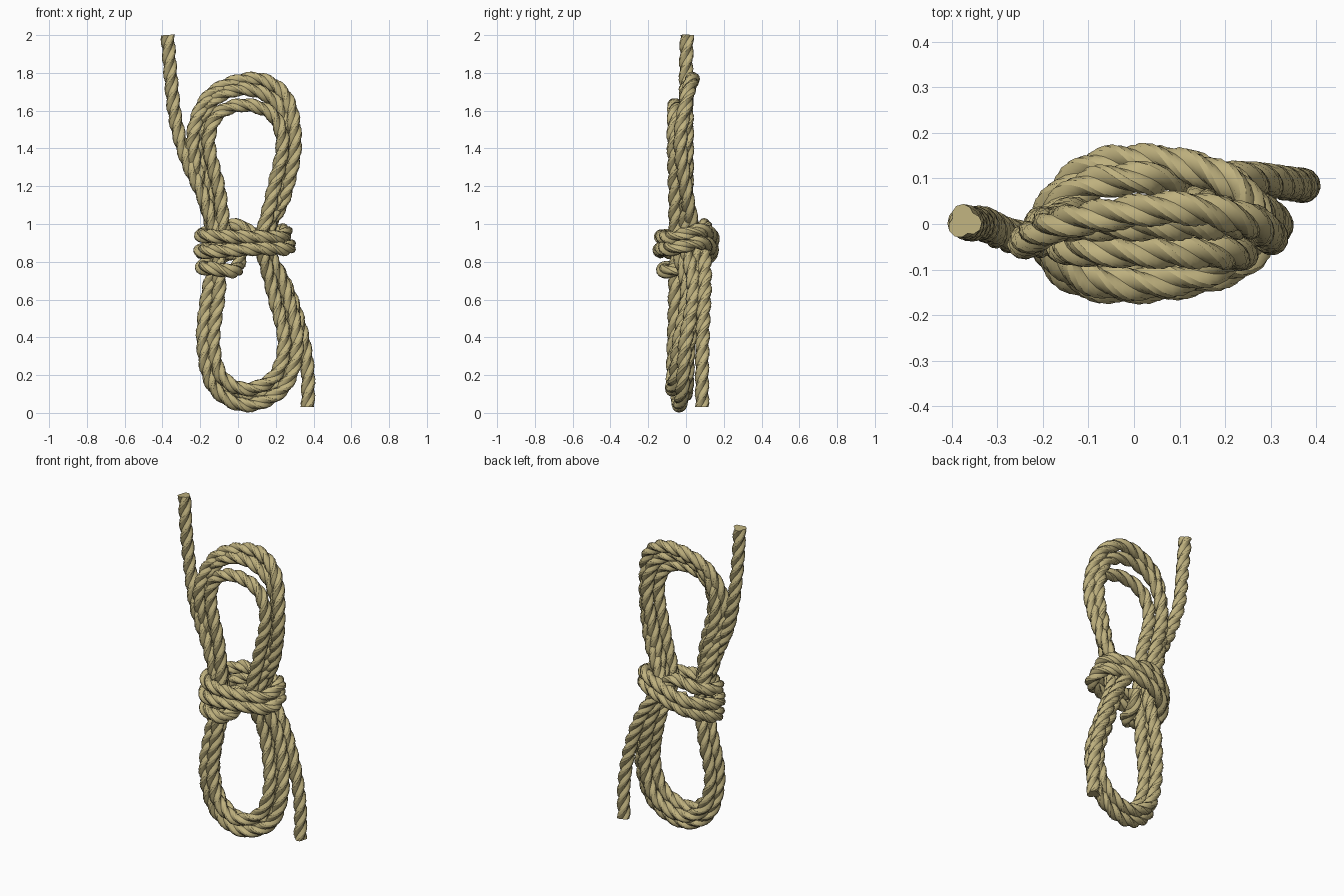
import bpy, bmesh, math
from mathutils import Vector

cube = bpy.data.objects.get("Cube")
if cube:
    bpy.data.objects.remove(cube, do_unlink=True)

# Single hemp colour
hemp = bpy.data.materials.new("tan_hemp")
hemp.use_nodes = True
hemp.diffuse_color = (0.52, 0.44, 0.21, 1)
bsdf = hemp.node_tree.nodes["Principled BSDF"]
bsdf.inputs["Base Color"].default_value = hemp.diffuse_color
bsdf.inputs["Roughness"].default_value = 0.9

STRANDS, PER_STRAND = 3, 5
STRAND_R, STRAND_D = 0.0235, 0.016    # strand radius and distance from the rope axis
LEAD, STEP = 0.26, 0.016              # length of one full twist, ring spacing


def section():
    """Outline of three touching strands as (angle, radius)."""
    out = []
    for s in range(STRANDS):
        for i in range(PER_STRAND):
            a = math.radians(-60 + 120 * i / PER_STRAND)
            r = STRAND_D * math.cos(a) + math.sqrt(STRAND_R ** 2 - (STRAND_D * math.sin(a)) ** 2)
            out.append((a + math.tau * s / STRANDS, r))
    return out


def spline(points):
    """Even samples along a centripetal curve through the points."""
    p = [Vector(q) for q in points]
    p = [2 * p[0] - p[1]] + p + [2 * p[-1] - p[-2]]
    dense = []
    for a, b, c, d in zip(p, p[1:], p[2:], p[3:]):
        t1 = (b - a).length ** 0.5
        t2 = t1 + (c - b).length ** 0.5
        t3 = t2 + (d - c).length ** 0.5
        for i in range(40):
            t = t1 + (t2 - t1) * i / 40
            a1 = a.lerp(b, t / t1)
            a2 = b.lerp(c, (t - t1) / (t2 - t1))
            a3 = c.lerp(d, (t - t2) / (t3 - t2))
            b1 = a1.lerp(a2, t / t2)
            b2 = a2.lerp(a3, (t - t1) / (t3 - t1))
            dense.append(b1.lerp(b2, (t - t1) / (t2 - t1)))
    dense.append(p[-2])
    even, run = [dense[0]], 0.0
    for a, b in zip(dense, dense[1:]):
        run += (b - a).length
        if run >= STEP:
            even.append(b)
            run = 0.0
    return even


def rope(name, points):
    """Sweep the twisted strand section along a path."""
    path = spline(points)
    bm = bmesh.new()
    outline = section()
    tangent = (path[1] - path[0]).normalized()
    normal = tangent.orthogonal().normalized()
    rings, dist = [], 0.0
    for i, p in enumerate(path):
        new = (path[min(i + 1, len(path) - 1)] - path[max(i - 1, 0)]).normalized()
        normal.rotate(tangent.rotation_difference(new))
        tangent = new
        normal = (normal - tangent * normal.dot(tangent)).normalized()
        side = tangent.cross(normal)
        if i:
            dist += (p - path[i - 1]).length
        twist = math.tau * dist / LEAD
        rings.append([bm.verts.new(p + r * (normal * math.cos(a + twist) + side * math.sin(a + twist)))
                      for a, r in outline])
    n = len(outline)
    for r0, r1 in zip(rings, rings[1:]):
        for k in range(n):
            bm.faces.new((r0[k], r0[(k + 1) % n], r1[(k + 1) % n], r1[k]))
    bm.faces.new(rings[0][::-1])
    bm.faces.new(rings[-1])
    mesh = bpy.data.meshes.new(name)
    bm.to_mesh(mesh)
    bm.free()
    mesh.materials.append(hemp)
    ob = bpy.data.objects.new(name, mesh)
    bpy.context.collection.objects.link(ob)
    bpy.ops.object.select_all(action="DESELECT")
    ob.select_set(True)
    bpy.context.view_layer.objects.active = ob
    bpy.ops.object.shade_smooth_by_angle(angle=math.radians(40))


def bottom_loop(xl, xr, z, yl, y, yr, yw):
    """Down the left, round the bottom and up the right to the waist."""
    mid, cx, h = 0.36, 0.04, 0.36 - z
    return [(xl + 0.03, (yl + yw) / 2, 0.66), (xl, yl, mid),
            (cx + 0.72 * (xl - cx), (yl + y) / 2, mid - 0.73 * h), (cx, y, z),
            (cx + 0.72 * (xr - cx), (yr + y) / 2, mid - 0.73 * h), (xr, yr, mid),
            (xr - 0.065, yr + 0.045, 0.66), (0.4 * xr + 0.03, yw, 0.9)]


def top_loop(xl, xr, px, z, yl, y, yr, yw):
    """Up the right, over the top and down the left to the waist."""
    mid, h = 1.45, z - 1.45
    return [(xr - 0.055, (yr + yw) / 2, 1.15), (xr, yr, mid),
            (px + 0.72 * (xr - px), yr + 0.6 * (y - yr), mid + 0.74 * h), (px, y, z),
            (px + 0.72 * (xl - px), yl + 0.6 * (y - yl), mid + 0.74 * h), (xl, yl, mid),
            (xl + 0.06, (yl + yw) / 2, 1.15), (0.4 * xl - 0.02, yw, 0.9)]


# Main coil: free upper end, then three turns through the waist
coil = [(-0.373, 0.005, 2.0), (-0.358, 0.0, 1.8), (-0.33, 0.0, 1.55), (-0.275, -0.025, 1.35),
        (-0.175, -0.04, 1.12), (-0.11, -0.05, 0.9)]
coil += bottom_loop(-0.13, 0.245, 0.125, -0.065, -0.072, -0.04, -0.05)
coil += top_loop(-0.155, 0.235, 0.03, 1.63, -0.05, -0.06, -0.065, -0.05)
coil += bottom_loop(-0.184, 0.313, 0.04, -0.06, -0.035, -0.005, 0.0)
coil += top_loop(-0.205, 0.265, 0.03, 1.715, 0.0, 0.0, 0.005, 0.0)
coil += bottom_loop(-0.165, 0.275, 0.095, -0.005, -0.005, 0.015, 0.05)
coil += top_loop(-0.24, 0.302, 0.10, 1.768, -0.04, 0.035, -0.03, 0.04)
rope("coil_rope", coil)

# Binding: free lower end rising behind, two wraps round the waist, tucked in below
rope("binding_rope", [
    (0.37, 0.085, 0.03), (0.368, 0.085, 0.24), (0.33, 0.09, 0.45), (0.25, 0.1, 0.68),
    (0.14, 0.1, 0.86), (0.01, 0.1, 0.99), (-0.11, 0.08, 0.965),
    (-0.195, -0.02, 0.94), (-0.11, -0.115, 0.935), (0.1, -0.12, 0.93), (0.225, -0.06, 0.93),
    (0.245, 0.06, 0.965), (0.1, 0.13, 0.945), (-0.1, 0.12, 0.885),
    (-0.2, -0.015, 0.855), (-0.13, -0.12, 0.855), (0.12, -0.125, 0.87), (0.262, -0.06, 0.87),
    (0.25, 0.06, 0.9), (0.1, 0.13, 0.88), (-0.1, 0.11, 0.82),
    (-0.19, -0.015, 0.77), (-0.135, -0.11, 0.765), (-0.03, -0.105, 0.75), (0.0, 0.0, 0.78),
    (0.02, 0.03, 0.87)])
